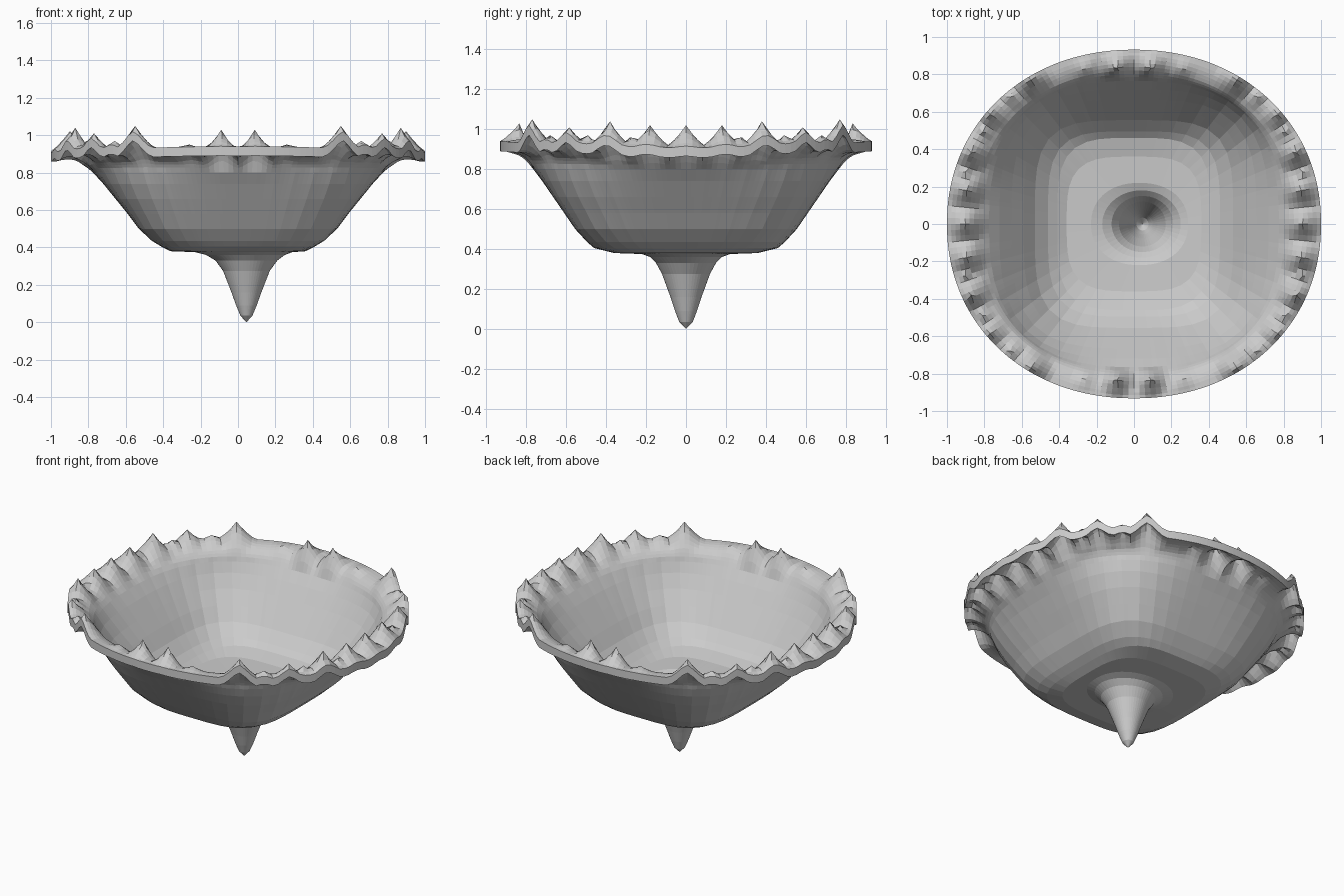
import bpy, bmesh, math
from mathutils import Vector

if "Cube" in bpy.data.objects:
    bpy.data.objects.remove(bpy.data.objects["Cube"])

SEG = 192      # fine division, needed by the rim thorns
FACET = 4      # the lower bowl is faceted every FACET segments
THICK = 0.05

# rings: half width x, half width y, height, squareness, centre x
stem = [(0.032, 0.034, 0.035, 2, 0.045), (0.055, 0.055, 0.09, 2, 0.045),
        (0.08, 0.078, 0.16, 2, 0.045), (0.125, 0.12, 0.275, 2, 0.045),
        (0.165, 0.15, 0.33, 2, 0.045), (0.21, 0.18, 0.36, 2, 0.04),
        (0.26, 0.22, 0.375, 2.2, 0.03)]
bowl = [(0.36, 0.36, 0.38, 3.5, 0), (0.41, 0.46, 0.405, 3.8, 0),
        (0.46, 0.495, 0.435, 4, 0), (0.53, 0.555, 0.50, 4, 0),
        (0.59, 0.61, 0.58, 3.7, 0), (0.655, 0.665, 0.66, 3.4, 0),
        (0.72, 0.72, 0.74, 3.0, 0), (0.775, 0.765, 0.80, 2.6, 0)]
rim = [(0.805, 0.785, 0.825, 2.4, 0), (0.83, 0.80, 0.84, 2.3, 0),
       (0.855, 0.82, 0.853, 2.2, 0), (0.88, 0.84, 0.86, 2.15, 0),
       (0.905, 0.86, 0.865, 2.1, 0), (0.93, 0.88, 0.868, 2.1, 0),
       (0.955, 0.90, 0.87, 2.1, 0), (0.978, 0.915, 0.87, 2.1, 0),
       (1.0, 0.932, 0.87, 2.1, 0)]

# thorns of one quadrant: x, y, peak height, base radius
quadrant = [(0.09, 0.835, 1.03, 0.10), (0.26, 0.83, 0.95, 0.08),
            (0.55, 0.77, 1.05, 0.12), (0.66, 0.68, 0.97, 0.09),
            (0.77, 0.585, 1.01, 0.11), (0.87, 0.38, 1.04, 0.12),
            (0.895, 0.18, 1.02, 0.12), (0.90, 0.0, 1.02, 0.12),
            (0.90, 0.28, 0.96, 0.07), (0.81, 0.49, 0.97, 0.08)]
thorns = {(sx * x, sy * y, h, r) for x, y, h, r in quadrant
          for sx in (-1, 1) for sy in (-1, 1)}


def point(ring, i):
    a, b, z, n, cx = ring
    t = 2 * math.pi * i / SEG
    c, s = math.cos(t), math.sin(t)
    r = (abs(c / a) ** n + abs(s / b) ** n) ** (-1 / n)
    return Vector((cx + r * c, r * s, z))


def faceted(ring, i):
    k = i - i % FACET
    return point(ring, k).lerp(point(ring, k + FACET), (i % FACET) / FACET)


bm = bmesh.new()
rows = []
for ring in stem + bowl:
    rows.append([bm.verts.new(faceted(ring, i)) for i in range(SEG)])
for ring in rim:
    rows.append([bm.verts.new(point(ring, i)) for i in range(SEG)])
tip = bm.verts.new((0.045, 0, 0))
for i in range(SEG):
    j = (i + 1) % SEG
    bm.faces.new((tip, rows[0][j], rows[0][i]))
    for lo, hi in zip(rows, rows[1:]):
        bm.faces.new((lo[i], lo[j], hi[j], hi[i]))

# rim sits slightly higher at front and back, then the thorns are pulled up
edge = [v for row in rows[len(stem) + len(bowl):] for v in row]
for v in edge:
    w = min(1, max(0, (math.hypot(v.co.x, v.co.y) - 0.8) / 0.1))
    v.co.z += w * (0.02 * (v.co.y / 0.93) ** 2 - 0.012 * v.co.x ** 2)
lift = {v: 0.0 for v in edge}
for x, y, peak, radius in thorns:
    c = Vector((x, y))
    near = min(edge, key=lambda v: (v.co.xy - c).length)
    near.co.x, near.co.y = x, y
    h = peak - THICK - near.co.z
    for v in edge:
        d = (v.co.xy - c).length / radius
        if d < 1:
            lift[v] = max(lift[v], h * (1 - d) ** 1.5)
for v, h in lift.items():
    v.co.z += h

# give the sheet its upright thickness
lower = bm.faces[:]
res = bmesh.ops.extrude_face_region(bm, geom=lower, use_keep_orig=True)
top = [g for g in res["geom"] if isinstance(g, bmesh.types.BMVert)]
bmesh.ops.translate(bm, verts=top, vec=(0, 0, THICK))
bmesh.ops.recalc_face_normals(bm, faces=bm.faces)

mesh = bpy.data.meshes.new("thorned_bowl")
bm.to_mesh(mesh)
bm.free()
obj = bpy.data.objects.new("thorned_bowl", mesh)
bpy.context.collection.objects.link(obj)
